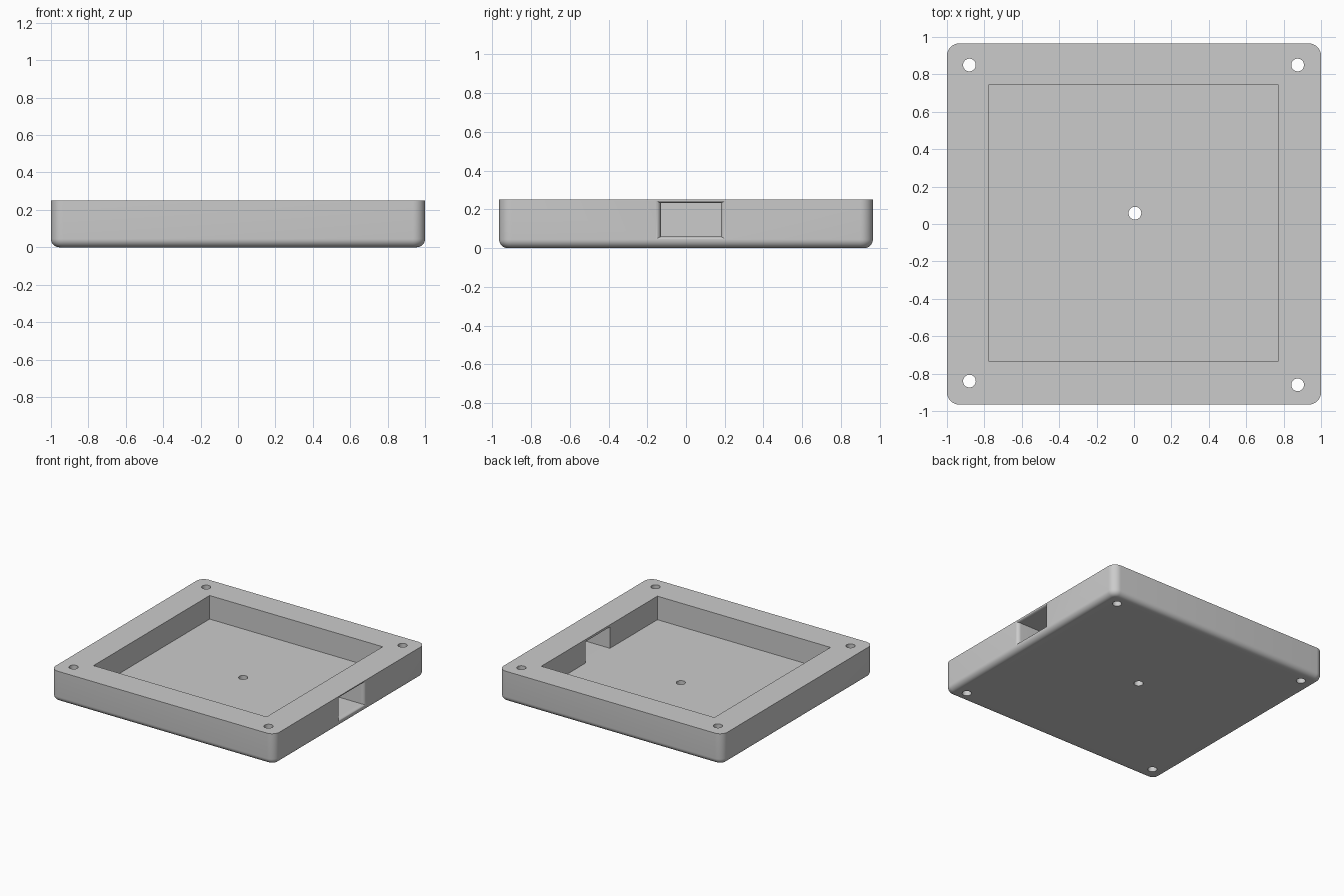
import bpy, bmesh, math
from mathutils import Matrix, Vector

default = bpy.data.objects.get("Cube")
if default:
    bpy.data.objects.remove(default, do_unlink=True)

HEIGHT, FLOOR = 0.25, 0.06
HALF_X, HALF_Y = 1.0, 0.965

grey = bpy.data.materials.new("light_grey")
grey.use_nodes = True
grey.diffuse_color = (0.6, 0.6, 0.6, 1)
grey.node_tree.nodes["Principled BSDF"].inputs["Base Color"].default_value = (0.6, 0.6, 0.6, 1)


def make_object(name, bm):
    bmesh.ops.recalc_face_normals(bm, faces=bm.faces)
    mesh = bpy.data.meshes.new(name)
    bm.to_mesh(mesh)
    bm.free()
    mesh.materials.append(grey)
    obj = bpy.data.objects.new(name, mesh)
    bpy.context.collection.objects.link(obj)
    return obj


def box(bm, low, high):
    low, high = Vector(low), Vector(high)
    matrix = Matrix.Translation((low + high) / 2) @ Matrix.Diagonal((*(high - low), 1))
    bmesh.ops.create_cube(bm, size=1, matrix=matrix)


def round_edges(bm, edges, radius):
    bmesh.ops.bevel(bm, geom=edges, offset=radius, segments=8, profile=0.5, affect='EDGES')


# Tray body: rounded corners, then a rounded bottom rim
bm = bmesh.new()
box(bm, (-HALF_X, -HALF_Y, 0), (HALF_X, HALF_Y, HEIGHT))
round_edges(bm, [e for e in bm.edges if abs(e.verts[0].co.z - e.verts[1].co.z) > 0.1], 0.065)
round_edges(bm, [e for e in bm.edges if all(v.co.z < 0.001 for v in e.verts)], 0.045)
tray = make_object("tray", bm)

# Square recess
bm = bmesh.new()
box(bm, (-0.775, -0.735, FLOOR), (0.77, 0.745, 0.5))
cutters = [make_object("recess_cutter", bm)]

# Screw holes in the corners and a drain hole in the middle
holes = [(-0.88, 0.85), (0.875, 0.85), (-0.88, -0.84), (0.875, -0.86), (0.005, 0.058)]
bm = bmesh.new()
for x, y in holes:
    bmesh.ops.create_cone(bm, cap_ends=True, segments=32, radius1=0.034, radius2=0.034,
                          depth=1, matrix=Matrix.Translation((x, y, 0)))
cutters.append(make_object("hole_cutter", bm))

# Side opening that flares out smoothly towards the outer wall
bm = bmesh.new()
STEPS, DEPTH = 8, 0.03
sections = [(0.7, 0)]
for i in range(STEPS + 1):
    a = i / STEPS * math.pi / 2
    sections.append((HALF_X - DEPTH + DEPTH * math.sin(a), 1 - math.cos(a)))
sections.append((1.1, 1))
rings = []
for x, flare in sections:
    y0, y1 = -0.13 - 0.027 * flare, 0.18 + 0.027 * flare
    z0, z1 = FLOOR - 0.015 * flare, 0.233 + 0.012 * flare
    rings.append([bm.verts.new((x, y, z)) for y, z in ((y0, z0), (y1, z0), (y1, z1), (y0, z1))])
for a, b in zip(rings, rings[1:]):
    for i in range(4):
        j = (i + 1) % 4
        bm.faces.new((a[i], a[j], b[j], b[i]))
bm.faces.new(rings[0])
bm.faces.new(rings[-1])
cutters.append(make_object("opening_cutter", bm))

# Cut the tray
for cutter in cutters:
    cutter.hide_render = True
    cutter.hide_set(True)
    cut = tray.modifiers.new(cutter.name, 'BOOLEAN')
    cut.object = cutter
    cut.operation = 'DIFFERENCE'
    cut.solver = 'EXACT'

bpy.context.view_layer.objects.active = tray
tray.select_set(True)
for cutter in cutters:
    bpy.ops.object.modifier_apply(modifier=cutter.name)
    bpy.data.objects.remove(cutter, do_unlink=True)
bpy.ops.object.shade_smooth_by_angle(angle=math.radians(30))
